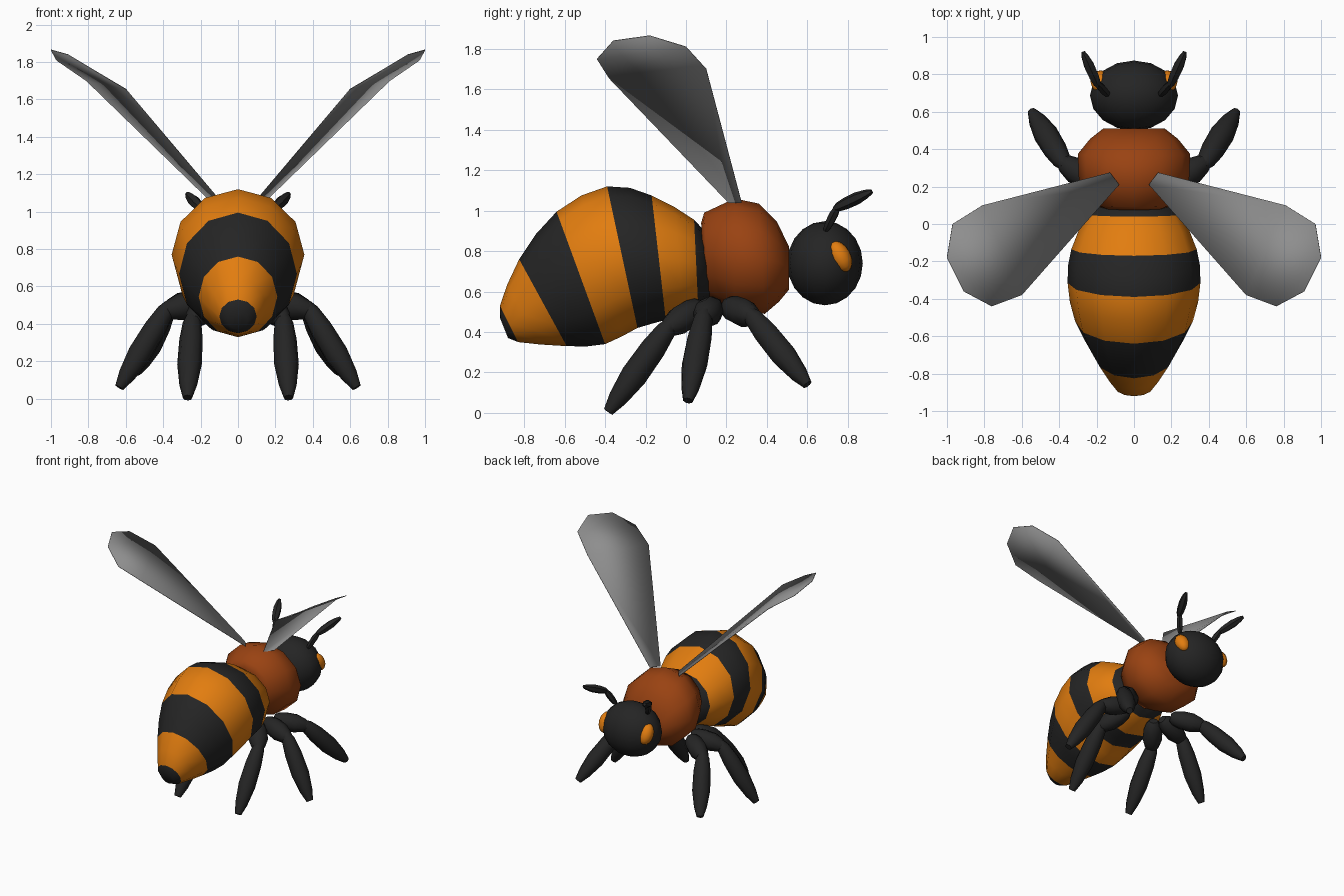
import bpy, math
from mathutils import Vector, Matrix

if "Cube" in bpy.data.objects:
    bpy.data.objects.remove(bpy.data.objects["Cube"])


def material(name, rgb):
    m = bpy.data.materials.new(name)
    m.diffuse_color = (*rgb, 1)
    m.use_nodes = True
    m.node_tree.nodes["Principled BSDF"].inputs["Base Color"].default_value = m.diffuse_color
    return m


BLACK = material("black", (0.018, 0.018, 0.018))
ORANGE = material("orange", (0.76, 0.205, 0.005))
RUST = material("rust", (0.32, 0.055, 0.006))
GREY = material("wing_grey", (0.27, 0.27, 0.27))


def make(name, verts, faces, mats, smooth=50):
    me = bpy.data.meshes.new(name)
    me.from_pydata(verts, [], faces)
    for m in mats:
        me.materials.append(m)
    ob = bpy.data.objects.new(name, me)
    bpy.context.collection.objects.link(ob)
    bpy.ops.object.select_all(action='DESELECT')
    ob.select_set(True)
    bpy.context.view_layer.objects.active = ob
    bpy.ops.object.mode_set(mode='EDIT')
    bpy.ops.mesh.select_all(action='SELECT')
    bpy.ops.mesh.normals_make_consistent(inside=False)
    bpy.ops.object.mode_set(mode='OBJECT')
    bpy.ops.object.shade_smooth_by_angle(angle=math.radians(smooth))
    return ob


def loft(name, rings, sides, mats):
    """rings: (centre, half axis u, half axis v); skins them and caps both ends."""
    verts, faces = [], []
    for c, u, v in rings:
        for i in range(sides):
            a = 2 * math.pi * i / sides
            verts.append(c + u * math.sin(a) + v * math.cos(a))
    for r in range(len(rings) - 1):
        for i in range(sides):
            j = (i + 1) % sides
            faces.append((r * sides + i, r * sides + j,
                          (r + 1) * sides + j, (r + 1) * sides + i))
    n = len(verts)
    faces.append(tuple(range(sides)))
    faces.append(tuple(range(n - sides, n)))
    return make(name, verts, faces, mats)


def side_ring(y_top, z_top, y_bot, z_bot, half_x):
    """Ring given by its top and bottom points on the centre plane."""
    t, b = Vector((0, y_top, z_top)), Vector((0, y_bot, z_bot))
    return (t + b) / 2, Vector((half_x, 0, 0)), (t - b) / 2


def spindle(name, a, b, radius, mat, sides=8,
            profile=((0, .45), (.1, .75), (.3, .95), (.6, 1), (.85, .72), (1, .38))):
    a, b = Vector(a), Vector(b)
    d = (b - a).normalized()
    u = d.cross(Vector((0, 0, 1))).normalized()
    v = u.cross(d)
    loft(name, [(a.lerp(b, t), u * radius * r, v * radius * r) for t, r in profile],
         sides, [mat])


def ellipsoid(name, loc, radii, mat, rot_x=0, seg=12, rings=8):
    bpy.ops.mesh.primitive_uv_sphere_add(segments=seg, ring_count=rings)
    ob = bpy.context.object
    ob.name = name
    ob.data.transform(Matrix.Translation(loc) @ Matrix.Rotation(rot_x, 4, 'X')
                      @ Matrix.Diagonal((*radii, 1)))
    ob.data.materials.append(mat)
    bpy.ops.object.shade_smooth_by_angle(angle=math.radians(60))


# Abdomen: tilted rings at each stripe edge, with a rounded ring in between
edges = [side_ring(*p) for p in (
    (-.92, .47, -.88, .37, .055),
    (-.92, .53, -.83, .35, .10),
    (-.825, .76, -.59, .33, .21),
    (-.64, .995, -.40, .34, .315),
    (-.39, 1.12, -.24, .42, .355),
    (-.17, 1.075, -.10, .46, .335),
    (.04, .955, .06, .53, .25),
    (.11, .88, .12, .58, .17))]
rings = []
for k in range(len(edges) - 1):
    rings.append(edges[k])
    if 1 <= k <= 5:
        p0, p1, p2, p3 = edges[k - 1:k + 3]
        rings.append(tuple((9 * (p1[n] + p2[n]) - p0[n] - p3[n]) / 16 for n in range(3)))
rings.append(edges[-1])
SIDES = 12
abdomen = loft("abdomen", rings, SIDES, [BLACK, ORANGE])
for f in abdomen.data.polygons:
    band = f.index // SIDES          # band 0 is the tip, then two bands per stripe
    stripe = (band + 1) // 2
    f.material_index = stripe % 2 if f.index < SIDES * (len(rings) - 1) else 0

# Thorax
loft("thorax", [side_ring(*p) for p in (
    (.075, .94, .09, .64, .16),
    (.09, .99, .11, .58, .21),
    (.24, 1.06, .24, .50, .295),
    (.36, 1.035, .39, .49, .30),
    (.45, .945, .46, .55, .235),
    (.51, .82, .51, .61, .165))], SIDES, [RUST])

# Head
ellipsoid("head", (0, .687, .74), (.235, .187, .208), BLACK, seg=16, rings=10)

LEGS = {  # hip, knee, foot
    "front": ((.18, .20, .53), (.38, .33, .475), (.545, .60, .14)),
    "middle": ((.15, .14, .53), (.385, .085, .47), (.635, .01, .06)),
    "hind": ((.12, .08, .53), (.245, -.09, .42), (.27, -.385, .005)),
}
WING = [(.08, .21, 1.04), (.60, -.38, 1.655), (.76, -.44, 1.75), (.91, -.36, 1.84),
        (1.0, -.18, 1.865), (.97, 0, 1.81), (.81, .10, 1.70), (.13, .275, 1.04)]

for s, side in ((1, "right"), (-1, "left")):
    def m(p):
        return Vector((p[0] * s, p[1], p[2]))

    # Eye
    ellipsoid(f"eye_{side}", m((.178, .762, .773)), (.055, .052, .082), ORANGE,
              rot_x=math.radians(28))
    # Antenna
    spindle(f"antenna_base_{side}", m((.14, .69, .90)), m((.20, .757, 1.035)), .024, BLACK, 6)
    spindle(f"antenna_tip_{side}", m((.19, .735, 1.01)), m((.272, .918, 1.095)), .031, BLACK, 6)
    # Legs
    for leg, (hip, knee, foot) in LEGS.items():
        hip, knee, foot = m(hip), m(knee), m(foot)
        d = (knee - hip).normalized()
        spindle(f"{leg}_upper_leg_{side}", hip, knee + d * .025, .072, BLACK)
        d = (foot - knee).normalized()
        spindle(f"{leg}_lower_leg_{side}", knee - d * .04, foot, .066, BLACK)
    # Wing: thin blade skinned as a strip from root to tip
    n = len(WING)
    strip = [(i, i + 1, n - 2 - i, n - 1 - i) for i in range(n // 2 - 1)]
    wing = make(f"wing_{side}", [m(p) for p in WING], strip, [GREY])
    mod = wing.modifiers.new("thickness", 'SOLIDIFY')
    mod.thickness = .004
    mod.offset = 0
